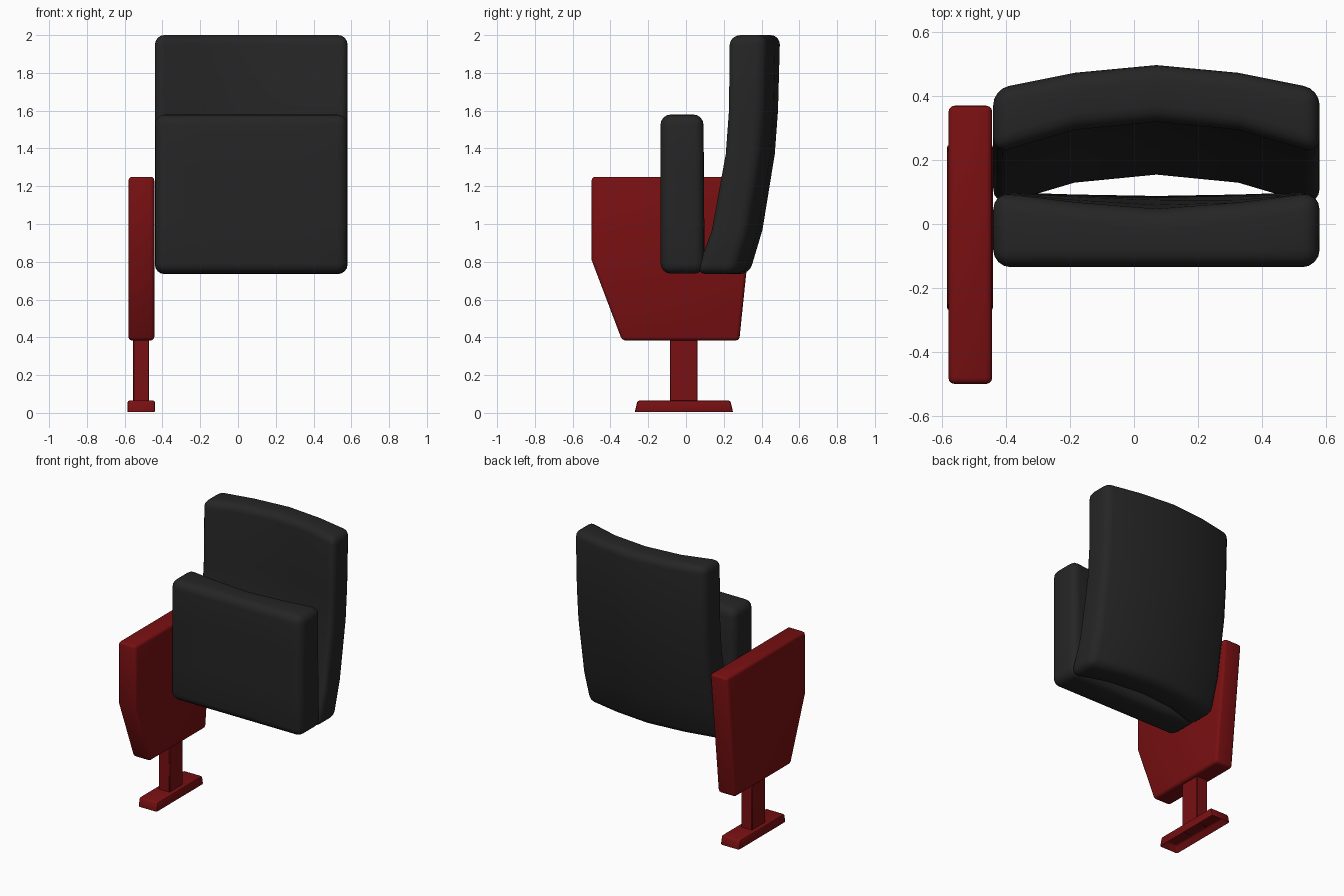
import bpy, bmesh, math

if "Cube" in bpy.data.objects:
    bpy.data.objects.remove(bpy.data.objects["Cube"])


def material(name, rgb):
    m = bpy.data.materials.new(name)
    m.diffuse_color = (*rgb, 1)
    m.use_nodes = True
    m.node_tree.nodes["Principled BSDF"].inputs["Base Color"].default_value = m.diffuse_color
    return m


RED = material("dark red", (0.19, 0.005, 0.006))
BLACK = material("charcoal black", (0.0185, 0.0185, 0.0185))


def finish(name, bm, mat, bevel, segments, angle=40):
    """Round every sharp edge, then make the object smooth shaded."""
    bmesh.ops.recalc_face_normals(bm, faces=bm.faces)
    if bevel:
        sharp = [e for e in bm.edges if e.calc_face_angle(0) > math.radians(angle)]
        bmesh.ops.bevel(bm, geom=sharp, offset=bevel, segments=segments,
                        profile=0.5, affect='EDGES', clamp_overlap=True)
    me = bpy.data.meshes.new(name)
    bm.to_mesh(me)
    bm.free()
    ob = bpy.data.objects.new(name, me)
    bpy.context.collection.objects.link(ob)
    me.materials.append(mat)
    bpy.ops.object.select_all(action='DESELECT')
    ob.select_set(True)
    bpy.context.view_layer.objects.active = ob
    bpy.ops.object.shade_smooth_by_angle(angle=math.radians(40))
    return ob


def side_profile(yz, x0, x1):
    """Extrude a (y, z) outline from x0 to x1."""
    bm = bmesh.new()
    face = bm.faces.new([bm.verts.new((x0, y, z)) for y, z in yz])
    ext = bmesh.ops.extrude_face_region(bm, geom=[face])["geom"]
    bmesh.ops.translate(bm, vec=(x1 - x0, 0, 0),
                        verts=[v for v in ext if isinstance(v, bmesh.types.BMVert)])
    return bm


def cushion(xs, zs, front, back):
    """Padded slab: front(i, j) and back(i, j) give y at column i, row j."""
    bm = bmesh.new()
    nx, nz = len(xs), len(zs)
    f, b = ([[bm.verts.new((x, fn(i, j), z)) for j, z in enumerate(zs)]
             for i, x in enumerate(xs)] for fn in (front, back))
    for i in range(nx - 1):
        for j in range(nz - 1):
            for g in (f, b):
                bm.faces.new((g[i][j], g[i + 1][j], g[i + 1][j + 1], g[i][j + 1]))
        for j in (0, nz - 1):
            bm.faces.new((f[i][j], f[i + 1][j], b[i + 1][j], b[i][j]))
    for j in range(nz - 1):
        for i in (0, nx - 1):
            bm.faces.new((f[i][j], f[i][j + 1], b[i][j + 1], b[i][j]))
    return bm


# Side panel
finish("side_panel", side_profile(
    [(-0.5, 1.25), (0.372, 1.25), (0.282, 0.383), (-0.338, 0.383), (-0.5, 0.81)],
    -0.58, -0.443), RED, 0.02, 3)

# Post
finish("post", side_profile(
    [(-0.085, 0.04), (0.062, 0.04), (0.062, 0.4), (-0.085, 0.4)],
    -0.555, -0.47), RED, 0.004, 1)

# Foot with a hollow underside
bm = side_profile([(-0.272, 0), (0.25, 0), (0.235, 0.065), (-0.257, 0.065)], -0.585, -0.44)
bmesh.ops.recalc_face_normals(bm, faces=bm.faces)
bottom = min(bm.faces, key=lambda f: f.calc_center_median().z)
bmesh.ops.inset_region(bm, faces=[bottom], thickness=0.035)
bmesh.ops.translate(bm, verts=bottom.verts, vec=(0, 0, 0.045))
finish("foot", bm, RED, 0.01, 2)

# Folded seat, dished on its rear face
XS = [-0.44, -0.185, 0.07, 0.325, 0.58]
dish = [0, 0.62, 1, 0.62, 0]
seat_z = [0.737, 1.02, 1.3, 1.58]
depth = [0.01, 0.025, 0.04, 0.055]
finish("seat", cushion(XS, seat_z,
                       lambda i, j: -0.135,
                       lambda i, j: 0.1 - dish[i] * depth[j]), BLACK, 0.055, 4)

# Backrest, curved across its width and along its height
back_z = [0.735, 0.97, 1.37, 1.6, 2.0]
front_mid = [0.14, 0.225, 0.298, 0.315, 0.32]
back_mid = [0.335, 0.405, 0.47, 0.487, 0.498]
front_curve = [-0.1, -0.025, 0, -0.025, -0.1]
back_curve = [-0.075, -0.024, 0, -0.024, -0.075]
finish("backrest", cushion(XS, back_z,
                           lambda i, j: front_mid[j] + front_curve[i],
                           lambda i, j: back_mid[j] + back_curve[i]), BLACK, 0.05, 4)
